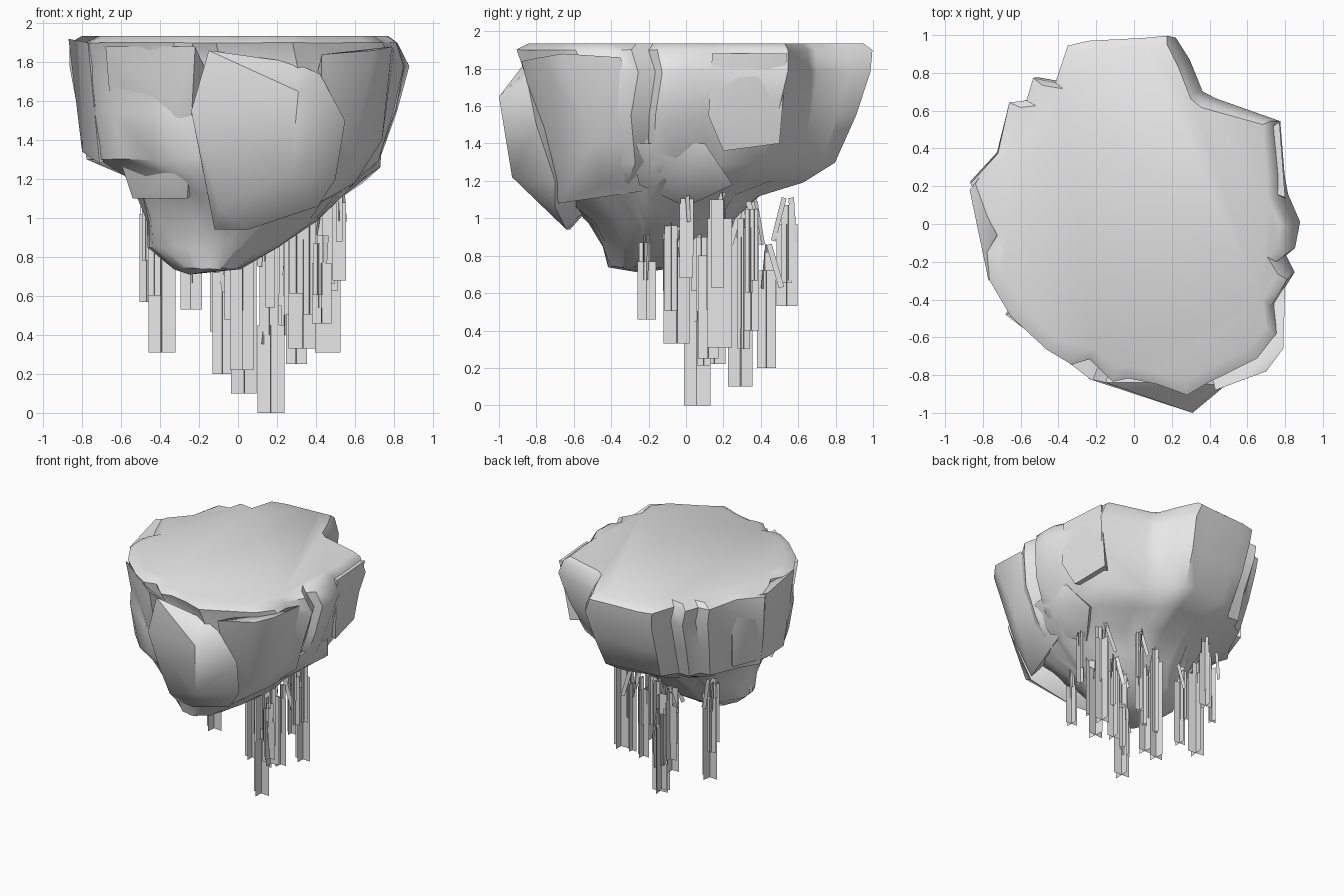
import bpy, bmesh, math, random
from mathutils import Vector, Matrix

random.seed(7)
if "Cube" in bpy.data.objects:
    bpy.data.objects.remove(bpy.data.objects["Cube"])

GREY = (0.8, 0.8, 0.8, 1)
stone = bpy.data.materials.new("stone_grey")
stone.use_nodes = True
stone.diffuse_color = GREY
bsdf = next(n for n in stone.node_tree.nodes if n.type == "BSDF_PRINCIPLED")
bsdf.inputs["Base Color"].default_value = GREY


def finish(bm, name, angle=None):
    """Turn a bmesh into an object, optionally smooth with sharp creases."""
    mesh = bpy.data.meshes.new(name)
    bm.to_mesh(mesh)
    bm.free()
    mesh.materials.append(stone)
    obj = bpy.data.objects.new(name, mesh)
    bpy.context.collection.objects.link(obj)
    if angle:
        bpy.ops.object.select_all(action="DESELECT")
        obj.select_set(True)
        bpy.context.view_layer.objects.active = obj
        bpy.ops.object.shade_smooth_by_angle(angle=math.radians(angle))
    return obj


# Plan outline of the island
outline = [
    (.87, -.05), (.8, .1), (.8, .22), (.77, .53), (.41, .63), (.35, .68),
    (.28, .86), (.21, 1), (.09, .99), (-.22, .97), (-.34, .94), (-.4, .74),
    (-.52, .76), (-.56, .64), (-.65, .63), (-.72, .35), (-.87, .18),
    (-.72, -.1), (-.78, -.2), (-.76, -.35), (-.65, -.55), (-.45, -.73),
    (-.32, -.82), (-.22, -.79), (-.09, -.91), (0, -.89), (.15, -.93),
    (.31, -.99), (.42, -.92), (.7, -.78), (.79, -.66), (.77, -.5),
    (.86, -.35), (.8, -.25), (.86, -.2)]

# Height, left and right reach, front and back reach, roundness, jitter
levels = [
    (1.935, -.8, .77, -.85, .95, 0, 0),
    (1.9, -.87, .82, -.92, 1, 0, .005),
    (1.78, -.86, .87, -.87, .99, .1, .01),
    (1.55, -.82, .82, -.87, .91, .3, .01),
    (1.3, -.77, .73, -.82, .81, .45, .015),
    (1.2, -.58, .63, -.76, .62, .55, .02),
    (1.12, -.53, .53, -.68, .4, .6, .015),
    (.98, -.48, .41, -.52, .25, .7, .015),
    (.85, -.46, .21, -.45, .14, .8, .01),
    (.74, -.33, .02, -.41, -.03, 1, .01)]


def jitter(r):
    return random.uniform(-r, r)


# Island body: a loft through the rings
bm = bmesh.new()
rings = []
for z, x0, x1, y0, y1, roundness, rough in levels:
    ring = []
    for x, y in outline:
        p = Vector((x / .87, y))
        p = p.lerp(p.normalized(), roundness)
        ring.append(bm.verts.new((
            (x0 + x1) / 2 + p.x * (x1 - x0) / 2 + jitter(rough),
            (y0 + y1) / 2 + p.y * (y1 - y0) / 2 + jitter(rough),
            z + jitter(rough / 2))))
    rings.append(ring)
n = len(outline)
for upper, lower in zip(rings, rings[1:]):
    for i in range(n):
        j = (i + 1) % n
        bm.faces.new((upper[i], lower[i], lower[j], upper[j]))
bm.faces.new(rings[0])
tip = bm.verts.new((-.25, -.25, .71))
for i in range(n):
    bm.faces.new((rings[-1][i], tip, rings[-1][(i + 1) % n]))
bmesh.ops.recalc_face_normals(bm, faces=bm.faces)
finish(bm, "island_body", 40)


# Broken boulders and slabs standing out from the body
def rock(name, points):
    bm = bmesh.new()
    for p in points:
        bm.verts.new(p)
    bmesh.ops.convex_hull(bm, input=bm.verts)
    loose = [v for v in bm.verts if not v.link_faces]
    bmesh.ops.delete(bm, geom=loose, context="VERTS")
    bmesh.ops.recalc_face_normals(bm, faces=bm.faces)
    finish(bm, name, 50)


rock("front_boulder", [
    (.31, -1, 1.65), (.28, -.84, 1.8), (-.15, -.84, 1.86), (.42, -.85, 1.74),
    (.55, -.8, 1.5), (.5, -.7, 1.2), (.41, -.7, 1.06), (.27, -.93, 1.22),
    (-.12, -.62, .94), (.05, -.64, .94), (-.1, -.74, 1.05),
    (-.24, -.82, 1.55), (-.18, -.76, 1.25), (0, -.3, 1.3)])
rock("front_right_boulder", [
    (-.68, -.48, 1.88), (-.22, -.83, 1.88), (-.31, -.75, 1.6),
    (-.33, -.63, 1.22), (-.54, -.34, 1.1), (-.26, -.6, 1.1),
    (-.64, -.4, 1.4), (-.42, -.58, 1.3), (0, -.3, 1.4)])
rock("front_left_boulder", [
    (.79, -.66, 1.88), (.7, -.78, 1.86), (.43, -.88, 1.84), (.74, -.5, 1.4),
    (.6, -.45, 1.18), (.58, -.68, 1.3), (.42, -.68, 1.08), (.8, -.35, 1.86),
    (.72, -.2, 1.4), (.56, -.2, 1.15), (.3, -.3, 1.3)])
rock("right_slab", [
    (-.87, .18, 1.92), (-.77, -.3, 1.9), (-.8, .1, 1.34), (-.71, -.25, 1.28),
    (-.7, .4, 1.35), (-.7, .4, 1.88), (-.3, 0, 1.5)])
rock("left_slab", [
    (.8, .14, 1.88), (.77, .54, 1.88), (.7, .5, 1.4), (.74, .2, 1.36),
    (.8, .12, 1.55), (.4, .3, 1.4), (.4, .3, 1.85)])
rock("left_ledge", [
    (.73, 0, 1.26), (.6, -.25, 1.18), (.64, .25, 1.18), (.74, .1, 1.4),
    (.74, -.3, 1.4), (.46, 0, 1.06), (.3, 0, 1.4)])


# Hanging roots: crossed flat strips
def strip(bm, x, y, bottom, top, width, turn, lean=0):
    mat = (Matrix.Translation((x, y, top)) @ Matrix.Rotation(turn, 4, "Z")
           @ Matrix.Rotation(lean, 4, "Y"))
    w, h = width / 2, bottom - top
    corners = [(-w, 0, h), (w, 0, h), (w, 0, 0), (-w, 0, 0)]
    bm.faces.new([bm.verts.new(mat @ Vector(c)) for c in corners])


# Position, bottom, top, width
roots = [
    (-.47, .34, .57, 1.02, .07), (-.39, .25, .31, .98, .14),
    (-.24, .54, .53, .97, .11), (-.08, .43, .2, .72, .1),
    (-.02, .2, .48, .95, .1), (.03, .29, .1, .9, .13),
    (.02, .15, .22, .85, .12), (.17, .06, 0, .45, .14),
    (.16, .06, .4, .85, .1), (.3, .12, .25, .8, .11),
    (.33, -.05, .33, .89, .14), (.43, -.21, .46, .77, .1),
    (.46, .18, .31, 1, .13), (.52, 0, .68, 1.08, .07),
    (.24, .35, .4, .95, .08)]

bm = bmesh.new()
for x, y, bottom, top, width in roots:
    turn = jitter(.12)
    for quarter in (0, math.pi / 2):
        strip(bm, x, y, bottom, top, width, turn + quarter)
    # Thinner strands higher up, tying the root to the rock
    for k in range(2):
        sx, sy = x + jitter(.04), y + jitter(.04)
        low = bottom + (top - bottom) * random.uniform(.25, .55)
        for quarter in (0, math.pi / 2):
            strip(bm, sx, sy, low, top + .1, width * .5, turn + quarter)
    # Leaning threads at the top
    for k in range(2):
        strip(bm, x + jitter(.03), y + jitter(.03), top - .1, top + .14,
              .03, jitter(3), jitter(.35))
finish(bm, "hanging_roots")
